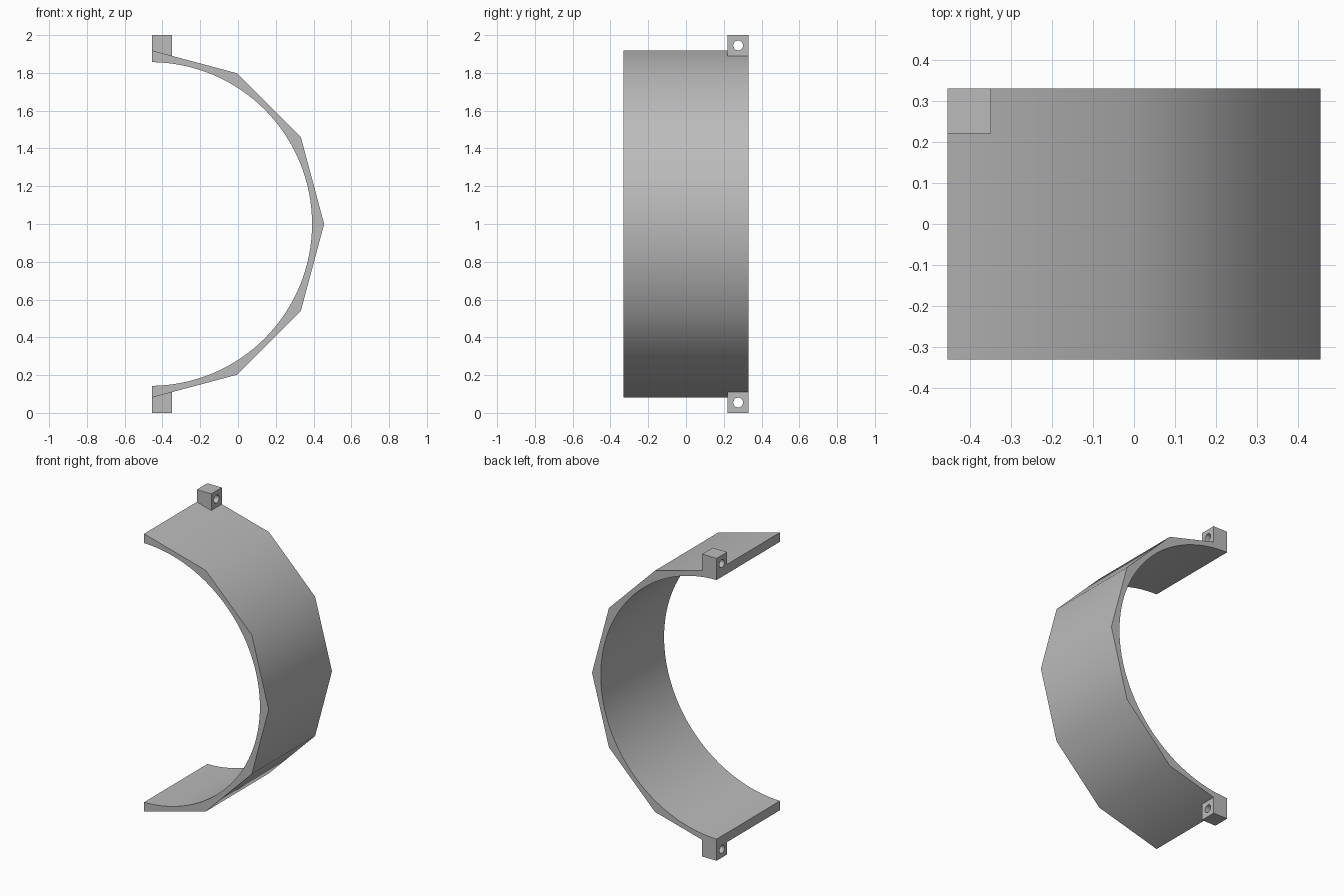
import bpy, bmesh
from math import sin, cos, tan, radians, pi, asin
from mathutils import Vector

cube = bpy.data.objects.get("Cube")
if cube:
    bpy.data.objects.remove(cube, do_unlink=True)

CUT_X = -0.456        # flat plane where the ring is halved
CENTRE_X = -0.465     # ring axis
OUTER_R, INNER_R = 0.921, 0.857
HALF_W = 0.331
LUG, HOLE_R = 0.11, 0.026

grey = bpy.data.materials.new("plain_grey")
grey.use_nodes = True
colour = (0.5, 0.5, 0.5, 1)
grey.diffuse_color = colour
grey.node_tree.nodes["Principled BSDF"].inputs["Base Color"].default_value = colour


def finish(name, bm):
    bmesh.ops.recalc_face_normals(bm, faces=bm.faces[:])
    mesh = bpy.data.meshes.new(name)
    bm.to_mesh(mesh)
    bm.free()
    mesh.materials.append(grey)
    obj = bpy.data.objects.new(name, mesh)
    bpy.context.collection.objects.link(obj)
    bpy.ops.object.select_all(action='DESELECT')
    obj.select_set(True)
    bpy.context.view_layer.objects.active = obj
    bpy.ops.object.shade_smooth_by_angle(angle=radians(40))
    return obj


# Half ring: twelve-sided outside, round inside
def half_ring():
    gap = CUT_X - CENTRE_X
    end_z = OUTER_R - gap * tan(radians(15))
    outer = [(CUT_X, -end_z)]
    for deg in range(-60, 61, 30):
        a = radians(deg)
        outer.append((CENTRE_X + OUTER_R * cos(a), OUTER_R * sin(a)))
    outer.append((CUT_X, end_z))
    limit = pi / 2 - asin(gap / INNER_R)
    steps = 64
    inner = []
    for i in range(steps + 1):
        a = limit * (1 - 2 * i / steps)
        inner.append((CENTRE_X + INNER_R * cos(a), INNER_R * sin(a)))
    bm = bmesh.new()
    face = bm.faces.new([bm.verts.new((x, -HALF_W, 1 + z)) for x, z in outer + inner])
    ext = bmesh.ops.extrude_face_region(bm, geom=[face])
    moved = [g for g in ext["geom"] if isinstance(g, bmesh.types.BMVert)]
    bmesh.ops.translate(bm, verts=moved, vec=Vector((0, 2 * HALF_W, 0)))
    return finish("half_ring_band", bm)


# Square lug with a round hole along x
def lug(name, z):
    n, h = 32, LUG / 2
    y = HALF_W - h
    bm = bmesh.new()
    loops = []
    for x, square in ((CUT_X, True), (CUT_X + LUG - 0.004, True),
                      (CUT_X + LUG - 0.004, False), (CUT_X, False)):
        loop = []
        for i in range(n):
            c, s = cos(2 * pi * i / n), sin(2 * pi * i / n)
            r = h / max(abs(c), abs(s)) if square else HOLE_R
            loop.append(bm.verts.new((x, y + r * c, z + r * s)))
        loops.append(loop)
    for k in range(4):
        a, b = loops[k], loops[(k + 1) % 4]
        for i in range(n):
            j = (i + 1) % n
            bm.faces.new((a[i], a[j], b[j], b[i]))
    return finish(name, bm)


half_ring()
lug("upper_lug", 2 - LUG / 2)
lug("lower_lug", LUG / 2)
